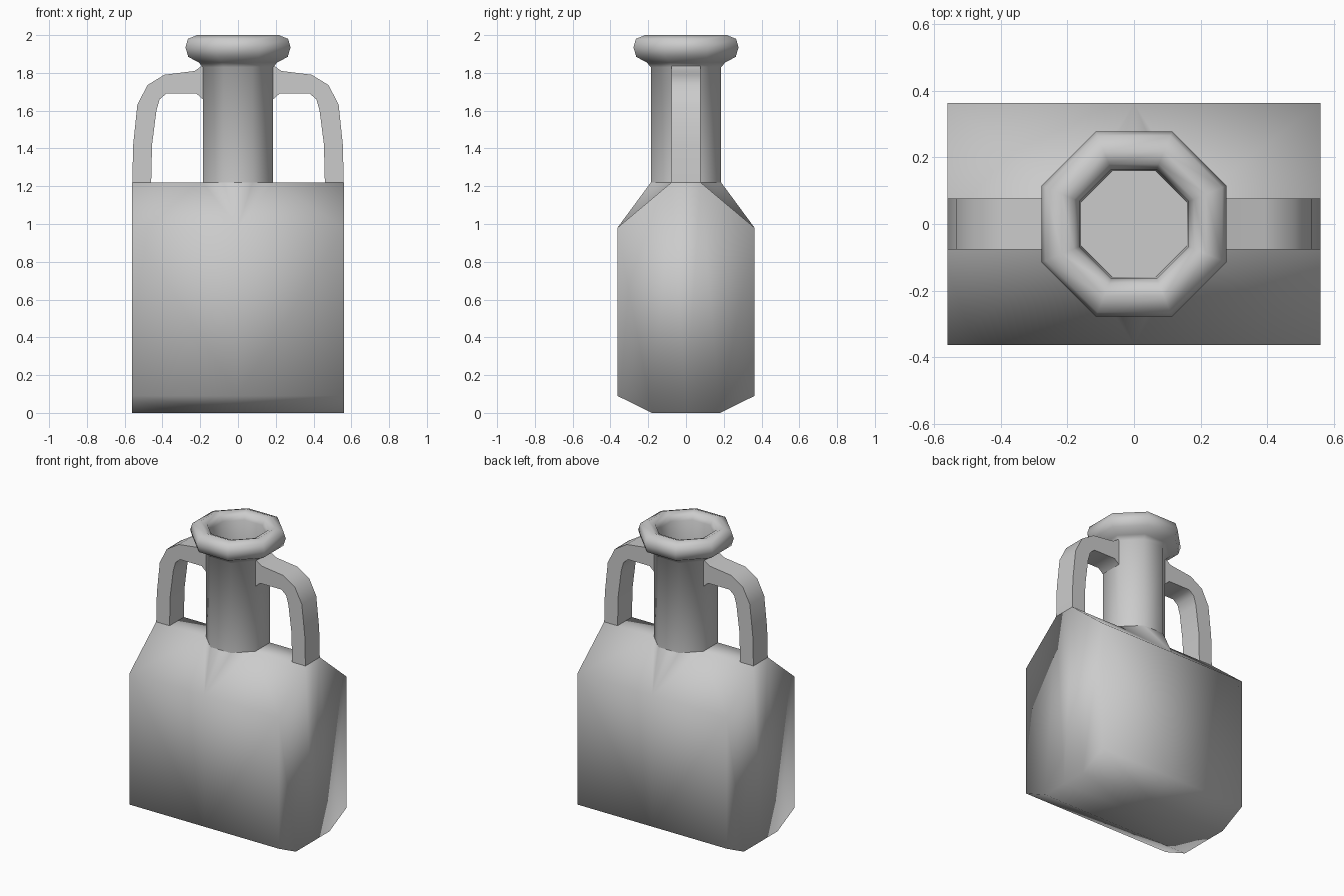
import bpy, bmesh, math

if "Cube" in bpy.data.objects:
    bpy.data.objects.remove(bpy.data.objects["Cube"])


def make_object(name, verts, faces, mirror=None, angle=180):
    mesh = bpy.data.meshes.new(name)
    mesh.from_pydata(verts, [], faces)
    bm = bmesh.new()
    bm.from_mesh(mesh)
    bmesh.ops.recalc_face_normals(bm, faces=bm.faces)
    bm.to_mesh(mesh)
    bm.free()
    obj = bpy.data.objects.new(name, mesh)
    bpy.context.collection.objects.link(obj)
    bpy.ops.object.select_all(action='DESELECT')
    bpy.context.view_layer.objects.active = obj
    obj.select_set(True)
    if angle >= 180:
        bpy.ops.object.shade_smooth()
    else:
        bpy.ops.object.shade_smooth_by_angle(angle=math.radians(angle))
    if mirror:
        mod = obj.modifiers.new("Mirror", 'MIRROR')
        mod.use_axis = mirror
        mod.merge_threshold = 0.001
    return obj


A, B = 0.077, 0.186      # octagon corner offsets of the neck
W, D = 0.56, 0.363       # half width and half depth of the body
TOP, SHOULDER = 1.22, 0.98

# Body: one quarter of the slab with sloping shoulders, mirrored twice
profile = [(0, 0), (0.18, 0), (D, 0.09), (D, SHOULDER)]
verts = [(0, y, z) for y, z in profile] + [(W, y, z) for y, z in profile]
verts += [(W, A, TOP), (W, 0, TOP), (B, 0, TOP), (B, A, TOP), (A, B, TOP), (0, B, TOP)]
faces = [(i, i + 1, i + 5, i + 4) for i in range(3)]
faces += [(4, 5, 8, 9), (5, 6, 7, 8)]                         # end
faces += [(3, 7, 11), (7, 8, 11), (3, 11, 12), (3, 12, 13)]   # shoulder
faces += [(9, 8, 11, 10)]                                     # ridge
quarter = make_object("body", verts, faces, (True, True, False))
# make sure the quarter faces outward
bm = bmesh.new()
bm.from_mesh(quarter.data)
bm.faces.ensure_lookup_table()
if bm.faces[3].normal.x < 0:
    bmesh.ops.reverse_faces(bm, faces=bm.faces)
bm.to_mesh(quarter.data)
bm.free()

# Neck and lip: eight-sided turned profile, hollow mouth
lathe = [(0.201, 1.2), (0.201, 1.83), (0.225, 1.855), (0.285, 1.885), (0.301, 1.935),
         (0.287, 1.98), (0.235, 2.0), (0.195, 1.985), (0.178, 1.95), (0.172, 1.75)]
N = 8
verts = [(r * math.cos((k + 0.5) * math.tau / N), r * math.sin((k + 0.5) * math.tau / N), z)
         for r, z in lathe for k in range(N)]
faces = [(i * N + k, i * N + (k + 1) % N, (i + 1) * N + (k + 1) % N, (i + 1) * N + k)
         for i in range(len(lathe) - 1) for k in range(N)]
last = (len(lathe) - 1) * N
faces += [tuple(range(last, last + N)), tuple(reversed(range(N)))]
make_object("neck", verts, faces, angle=60)

# Handles: flat strap swept along outer and inner outlines
outer = [(W, 1.21), (0.555, 1.42), (0.533, 1.63), (0.48, 1.735), (0.39, 1.79), (0.23, 1.81), (0.18, 1.845)]
inner = [(0.46, 1.21), (0.455, 1.42), (0.432, 1.6), (0.415, 1.66), (0.38, 1.69), (0.22, 1.69), (0.18, 1.655)]
verts = []
for (xo, zo), (xi, zi) in zip(outer, inner):
    verts += [(xo, -A, zo), (xo, A, zo), (xi, A, zi), (xi, -A, zi)]
faces = [(4 * i + k, 4 * i + (k + 1) % 4, 4 * i + 4 + (k + 1) % 4, 4 * i + 4 + k)
         for i in range(len(outer) - 1) for k in range(4)]
n = 4 * (len(outer) - 1)
faces += [(0, 1, 2, 3), (n, n + 1, n + 2, n + 3)]
make_object("handles", verts, faces, (True, False, False), angle=60)
